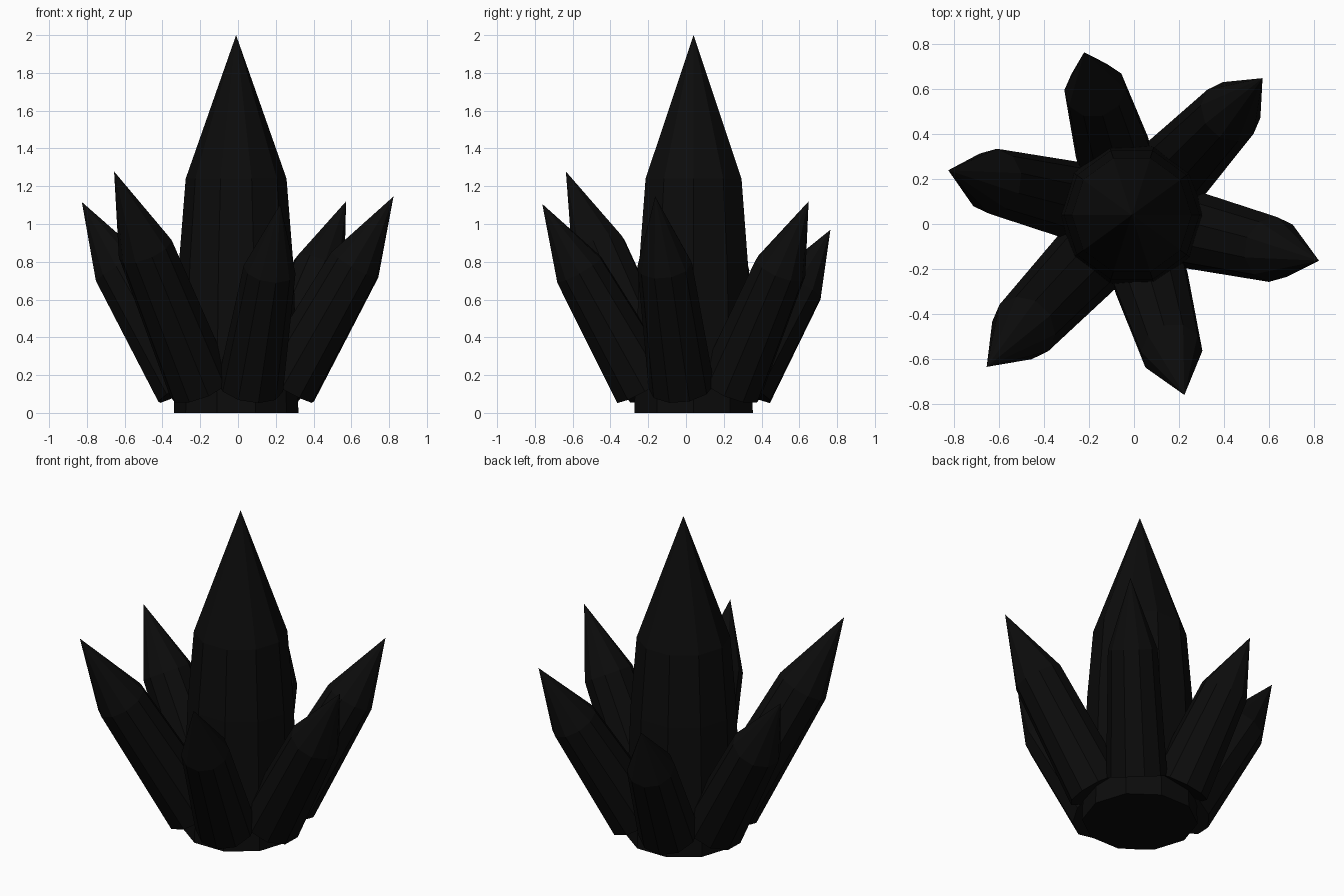
import bpy, bmesh, math
from mathutils import Matrix, Vector

if "Cube" in bpy.data.objects:
    bpy.data.objects.remove(bpy.data.objects["Cube"])

SIDES = 10
CENTRE = Vector((-0.01, 0.04, 0))

black = bpy.data.materials.new("black crystal")
black.diffuse_color = (0.0035, 0.0035, 0.0035, 1)
black.use_nodes = True
black.node_tree.nodes["Principled BSDF"].inputs["Base Color"].default_value = black.diffuse_color


def crystal(name, rings, tip, spin, matrix):
    """Tapered prism through (height, radius) rings, closed by a pointed tip."""
    bm = bmesh.new()
    loops = []
    for z, r in rings:
        loops.append([bm.verts.new((r * math.cos(spin + math.tau * i / SIDES),
                                    r * math.sin(spin + math.tau * i / SIDES), z))
                      for i in range(SIDES)])
    apex = bm.verts.new((0, 0, tip))
    bm.faces.new(loops[0][::-1])
    for i in range(SIDES):
        j = (i + 1) % SIDES
        for a, b in zip(loops, loops[1:]):
            bm.faces.new((a[i], a[j], b[j], b[i]))
        bm.faces.new((loops[-1][i], loops[-1][j], apex))
    bm.transform(matrix)
    mesh = bpy.data.meshes.new(name)
    bm.to_mesh(mesh)
    bm.free()
    mesh.materials.append(black)
    bpy.context.collection.objects.link(bpy.data.objects.new(name, mesh))


# Tall central crystal
crystal("central_crystal", [(0, 0.33), (0.8, 0.302), (1.24, 0.267)], 2.0, 0,
        Matrix.Translation(CENTRE))

# Six leaning crystals, 60 degrees apart: (length, shoulder radius, spin in degrees)
outer = [(1.135, 0.142, 18), (0.961, 0.139, 0), (1.131, 0.146, 26),
         (1.318, 0.15, 18), (1.119, 0.139, 0), (1.165, 0.146, 26)]
for k, (length, r, spin) in enumerate(outer):
    place = (Matrix.Translation(CENTRE)
             @ Matrix.Rotation(math.radians(46.3 + 60 * k), 4, 'Z')
             @ Matrix.Translation((0.27, 0, 0.14))
             @ Matrix.Rotation(math.radians(30.3), 4, 'Y'))
    crystal(f"outer_crystal_{k + 1}", [(0, 0.175), (0.64 * length, r)], length,
            math.radians(spin), place)
